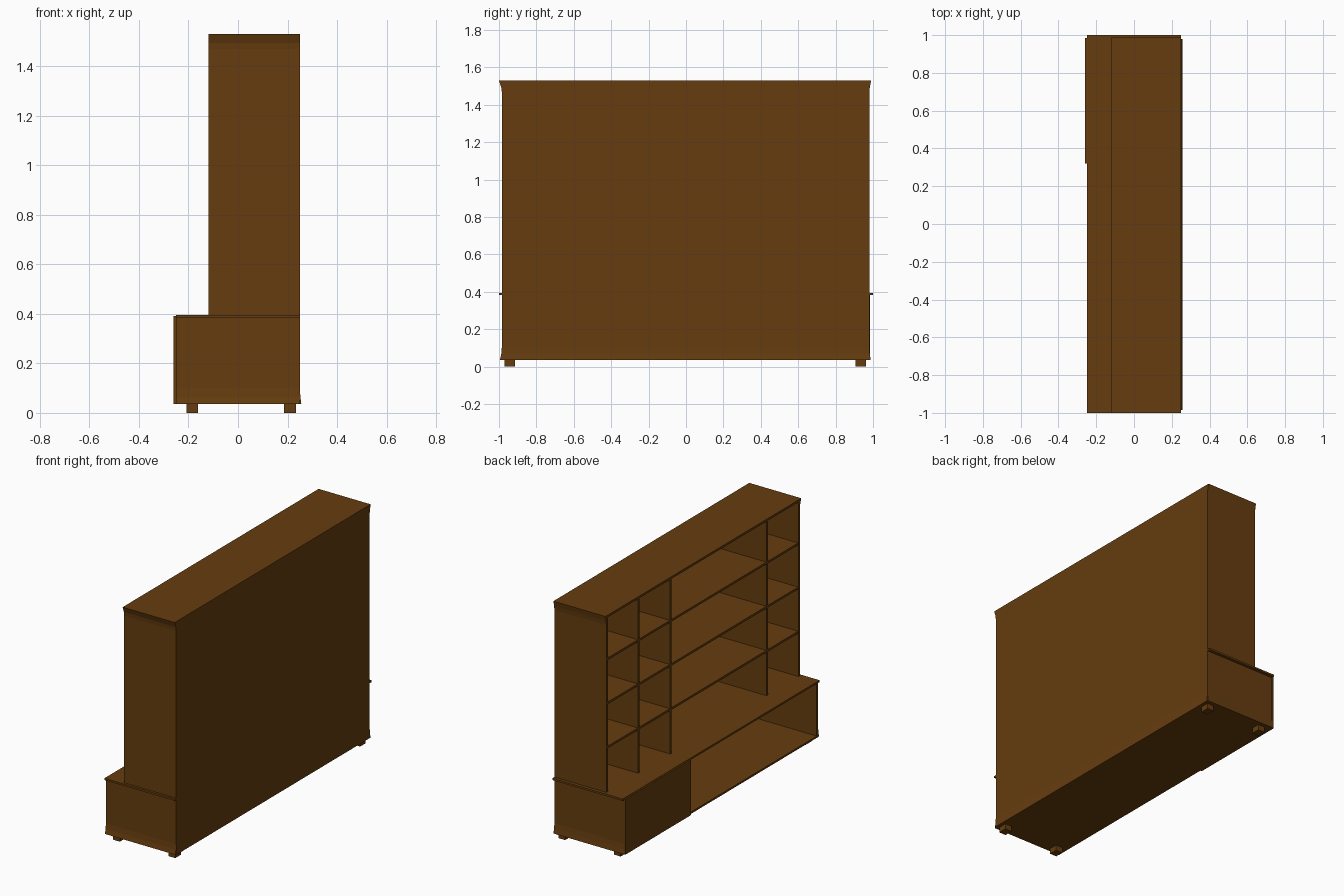
import bpy, bmesh

if "Cube" in bpy.data.objects:
    bpy.data.objects.remove(bpy.data.objects["Cube"])

wood = bpy.data.materials.new("dark brown wood")
wood.diffuse_color = (0.13, 0.046, 0.0045, 1)
wood.use_nodes = True
wood.node_tree.nodes["Principled BSDF"].inputs["Base Color"].default_value = wood.diffuse_color


def finish(name, bm):
    bmesh.ops.recalc_face_normals(bm, faces=bm.faces)
    me = bpy.data.meshes.new(name)
    bm.to_mesh(me)
    bm.free()
    me.materials.append(wood)
    ob = bpy.data.objects.new(name, me)
    bpy.context.collection.objects.link(ob)
    return ob


def box(name, x0, x1, y0, y1, z0, z1):
    bm = bmesh.new()
    bmesh.ops.create_cube(bm, size=1)
    for v in bm.verts:
        v.co = (x1 if v.co.x > 0 else x0,
                y1 if v.co.y > 0 else y0,
                z1 if v.co.z > 0 else z0)
    return finish(name, bm)


def prism(name, a, b, place):
    """Extrude a closed profile between two stations; place(p, q, s) -> xyz."""
    bm = bmesh.new()
    def ring(s, pts):
        return [bm.verts.new(place(p, q, s)) for p, q in pts]
    r0, r1 = ring(a[0], a[1]), ring(b[0], b[1])
    bm.faces.new(r0)
    bm.faces.new(r1)
    n = len(r0)
    for i in range(n):
        j = (i + 1) % n
        bm.faces.new((r0[i], r0[j], r1[j], r1[i]))
    return finish(name, bm)


FRONT, BACK, UPPER = -0.25, 0.25, -0.12   # open side faces -x
BASE, DECK, TOP = 0.035, 0.395, 1.53
T = 0.014

# End panels, flared at the foot and at the crown
for side, label, body, foot, crown in ((-1, "near", 0.985, 0.995, 1.0),
                                       (1, "far", 0.98, 0.988, 0.99)):
    inner = body - T
    low = [(inner, BASE), (foot, BASE), (body + 0.003, 0.065), (body, 0.1),
           (body, DECK - 0.012), (inner, DECK - 0.012)]
    high = [(inner, DECK), (body, DECK), (body, 1.47), (body + 0.003, 1.495),
            (crown, TOP), (inner, TOP)]

    def place(p, q, s, k=side):
        return (s, k * p, q)
    prism(label + "_cabinet_end", (FRONT, low), (BACK, low), place)
    prism(label + "_shelf_end", (UPPER, high), (BACK, high), place)

# Back panel with a slight kick at the bottom
back = [(BACK - 0.012, BASE), (BACK + 0.006, BASE), (BACK + 0.002, 0.065),
        (BACK, 0.1), (BACK, TOP), (BACK - 0.012, TOP)]
prism("back_panel", (-0.985, back), (0.98, back), lambda p, q, s: (p, s, q))

# Horizontal slabs
box("cabinet_floor", FRONT, BACK, -0.985, 0.98, BASE, BASE + 0.012)
box("cabinet_top", FRONT, BACK, -1.0, 1.0, DECK - 0.012, DECK)
box("crown_board", UPPER, BACK, -0.985, 0.98, TOP - T, TOP)

# Closed cupboard: partition and overlaid door
box("cabinet_partition", FRONT, BACK - 0.01, 0.325, 0.325 + T, BASE, DECK - 0.006)
box("cupboard_door", FRONT - 0.01, FRONT, 0.32, 0.985, BASE, DECK - 0.003)

# Upright dividers of the shelf grid
for i, y in enumerate((0.65, 0.325, -0.655)):
    box(f"upright_{i + 1}", UPPER, BACK - 0.01, y - T / 2, y + T / 2, DECK, TOP - 0.005)

# Full-width shelves
step = (TOP - DECK) / 4
for i in range(1, 4):
    z = DECK + i * step
    box(f"shelf_{i}", UPPER + 0.002, BACK - 0.01, -0.975, 0.97, z - T / 2, z + T / 2)

# Short feet
for i, x in enumerate((-0.185, 0.21)):
    for j, y in enumerate((-0.943, 0.934)):
        box(f"foot_{i}_{j}", x - 0.024, x + 0.024, y - 0.028, y + 0.028, 0, BASE + 0.004)
